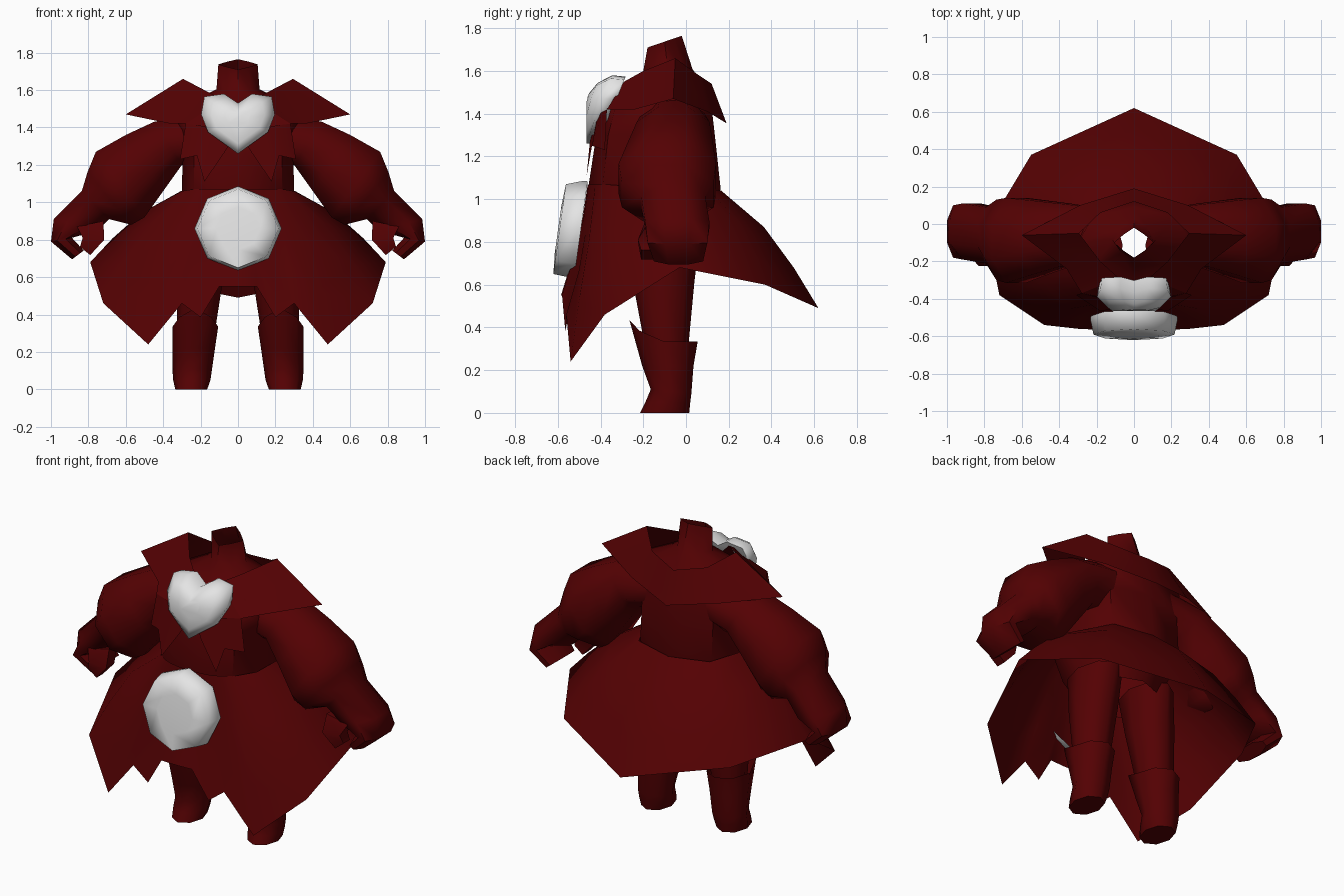
import bpy, bmesh, math


def material(name, rgb):
    m = bpy.data.materials.new(name)
    m.diffuse_color = (*rgb, 1)
    return m


RED = material("dark red", (0.088, 0.0003, 0.0008))
WHITE = material("pale grey", (0.78, 0.78, 0.78))


def loft(name, rings, mat=RED, closed=True, caps=(False, False), mirror=False, angle=60):
    """Skin a list of equal-length point rings."""
    bm = bmesh.new()
    vs = [[bm.verts.new(p) for p in r] for r in rings]
    n = len(rings[0])
    for a, b in zip(vs, vs[1:]):
        for i in range(n if closed else n - 1):
            j = (i + 1) % n
            bm.faces.new((a[i], a[j], b[j], b[i]))
    if caps[0]:
        bm.faces.new(vs[0])
    if caps[1]:
        bm.faces.new(vs[-1])
    bmesh.ops.recalc_face_normals(bm, faces=bm.faces)
    me = bpy.data.meshes.new(name)
    bm.to_mesh(me)
    bm.free()
    ob = bpy.data.objects.new(name, me)
    bpy.context.collection.objects.link(ob)
    me.materials.append(mat)
    bpy.ops.object.select_all(action='DESELECT')
    ob.select_set(True)
    bpy.context.view_layer.objects.active = ob
    bpy.ops.object.shade_smooth_by_angle(angle=math.radians(angle))
    if mirror:
        md = ob.modifiers.new("mirror", 'MIRROR')
        md.use_clip = True
    return ob


def oval(x, rx, y0, y1, zf, zb, p=1.0, n=8):
    """Horizontal ring; height runs from zf (front) to zb (back); p < 1 is boxier."""
    pts = []
    for i in range(n):
        a = 2 * math.pi * i / n
        c = math.copysign(abs(math.cos(a)) ** p, math.cos(a))
        s = math.copysign(abs(math.sin(a)) ** p, math.sin(a))
        pts.append((x + rx * c, (y0 + y1) / 2 + (y1 - y0) / 2 * s,
                    (zf + zb) / 2 + (zb - zf) / 2 * s))
    return pts


def limb_ring(up, low, y0, y1, n=8):
    """Ring across a limb, spanning two points in x and z and a depth range."""
    pts = []
    for i in range(n):
        a = 2 * math.pi * (i + 0.5) / n
        c = math.cos(a) / math.cos(math.pi / n)
        s = math.sin(a) / math.cos(math.pi / n)
        t = (1 - c) / 2
        pts.append((up[0] + (low[0] - up[0]) * t, (y0 + y1) / 2 + (y1 - y0) / 2 * s,
                    up[1] + (low[1] - up[1]) * t))
    return pts


# Torso with an open neck
loft("torso", [oval(0, *r) for r in (
    (0.105, -0.18, -0.02, 1.71, 1.765, 1.8), (0.115, -0.2, 0.03, 1.6, 1.61, 1.5),
    (0.30, -0.29, 0.09, 1.50, 1.52, 0.9), (0.33, -0.385, 0.12, 1.42, 1.43, 0.65),
    (0.295, -0.42, 0.135, 1.3, 1.3, 0.65), (0.30, -0.458, 0.162, 1.05, 1.05, 0.7),
    (0.28, -0.43, 0.13, 0.9, 0.9, 0.9), (0.25, -0.36, 0.08, 0.79, 0.79, 1))])

# Flared coat skirt with a jagged front hem
waist = [(0, -0.46, 1.07), (0.07, -0.455, 1.07), (0.13, -0.445, 1.07), (0.18, -0.425, 1.07),
         (0.24, -0.385, 1.07), (0.30, -0.25, 1.06), (0.305, -0.05, 1.06), (0.235, 0.11, 1.05),
         (0, 0.165, 1.04)]
hem = [(0, -0.585, 0.55), (0.1, -0.58, 0.55), (0.2, -0.565, 0.385), (0.30, -0.56, 0.46),
       (0.48, -0.54, 0.24), (0.72, -0.38, 0.46), (0.79, -0.03, 0.68), (0.55, 0.37, 0.60),
       (0, 0.62, 0.49)]


def skirt_ring(r, h):
    """Blend waist and hem; the front panel hangs straighter before it kicks out."""
    return [(a[0] + (b[0] - a[0]) * r,
             a[1] + (b[1] - a[1]) * (r ** 2 if b[1] < -0.55 else r),
             a[2] + (b[2] - a[2]) * h) for a, b in zip(waist, hem)]


loft("coat_skirt", [skirt_ring(*k) for k in ((0, 0), (0.44, 0.31), (0.75, 0.66), (1, 1))],
     closed=False, mirror=True)

# Shoulder cape collar
loft("cape_collar", [
    [(0.03, -0.30, 1.50), (0.08, -0.29, 1.55), (0.18, -0.20, 1.60), (0.294, -0.05, 1.66),
     (0.18, 0.06, 1.58), (0, 0.12, 1.54)],
    [(0.05, -0.42, 1.37), (0.28, -0.37, 1.42), (0.36, -0.24, 1.42), (0.60, -0.06, 1.47),
     (0.29, 0.10, 1.41), (0, 0.19, 1.355)]], closed=False, mirror=True, angle=25)

# Pointed ribbon tails on the chest
loft("ribbon_tails", [
    [(0.01, -0.42, 1.37), (0.12, -0.415, 1.39), (0.20, -0.39, 1.41), (0.28, -0.37, 1.42)],
    [(0.07, -0.45, 1.27), (0.18, -0.465, 1.11), (0.22, -0.44, 1.25), (0.31, -0.38, 1.23)]],
    closed=False, mirror=True)

# Arms with closed fists
loft("arm", [limb_ring(*r) for r in (
    ((0.12, 1.50), (0.22, 1.20), -0.20, 0.08),
    ((0.45, 1.43), (0.30, 1.20), -0.23, 0.11),
    ((0.60, 1.36), (0.40, 1.06), -0.27, 0.125),
    ((0.76, 1.27), (0.50, 0.92), -0.315, 0.14),
    ((0.805, 1.16), (0.57, 0.88), -0.30, 0.13),
    ((0.835, 1.06), (0.69, 0.91), -0.21, 0.09),
    ((0.985, 0.91), (0.75, 0.85), -0.19, 0.11),
    ((1.0, 0.79), (0.888, 0.81), -0.18, 0.10),
    ((0.887, 0.695), (0.825, 0.742), -0.15, 0.08))], caps=(False, True), mirror=True)
loft("thumb", [limb_ring(*r, n=4) for r in (
    ((0.86, 0.87), (0.72, 0.90), -0.19, -0.11),
    ((0.83, 0.81), (0.715, 0.80), -0.225, -0.15),
    ((0.845, 0.762), (0.79, 0.718), -0.21, -0.15))], caps=(True, True), mirror=True)

# Legs and pointed-cuff boots
loft("thigh", [oval(*r) for r in (
    (0.18, 0.12, -0.30, 0.07, 0.85, 0.85), (0.20, 0.125, -0.25, 0.04, 0.62, 0.62),
    (0.225, 0.10, -0.19, 0.01, 0.3, 0.3))], caps=(True, True), mirror=True)
cuff = oval(0.228, 0.122, -0.265, 0.055, 0.335, 0.335)
cuff = [(x, y, {5: 0.385, 6: 0.435, 7: 0.385}.get(i, z)) for i, (x, y, z) in enumerate(cuff)]
loft("boot", [cuff] + [oval(*r) for r in (
    (0.236, 0.113, -0.205, 0.035, 0.22, 0.22), (0.245, 0.105, -0.165, 0.025, 0.11, 0.09),
    (0.247, 0.10, -0.19, 0.02, 0.05, 0.05), (0.25, 0.085, -0.215, 0.015, 0, 0))],
    caps=(False, True), mirror=True)

# Heart gem on the chest
half = [(0.075, 1.58), (0.18, 1.565), (0.197, 1.47), (0.16, 1.375)]
heart = [(0, 1.53)] + half + [(0, 1.26)] + [(-x, z) for x, z in reversed(half)]


def heart_ring(s, depth):
    pts = []
    for x, z in heart:
        z = 1.45 + (z - 1.45) * s
        pts.append((x * s, max(-0.465, -0.29 - (1.58 - z) * 0.4 - depth), z))
    return pts


loft("heart_gem", [heart_ring(*r) for r in (
    (0.95, -0.01), (1, 0.055), (0.72, 0.11), (0.35, 0.13))],
    WHITE, caps=(True, True), angle=80)


# Round gem on the belly
def disc(s, depth):
    pts = []
    for i in range(8):
        a = math.tau * i / 8
        z = 0.86 + 0.226 * s * math.cos(a)
        pts.append((0.233 * s * math.sin(a), -0.46 - (1.085 - z) * 0.14 - depth, z))
    return pts


loft("belly_gem", [disc(*r) for r in ((0.99, 0.0), (1, 0.02), (0.93, 0.1), (0.5, 0.107))],
     WHITE, caps=(False, True), angle=80)
